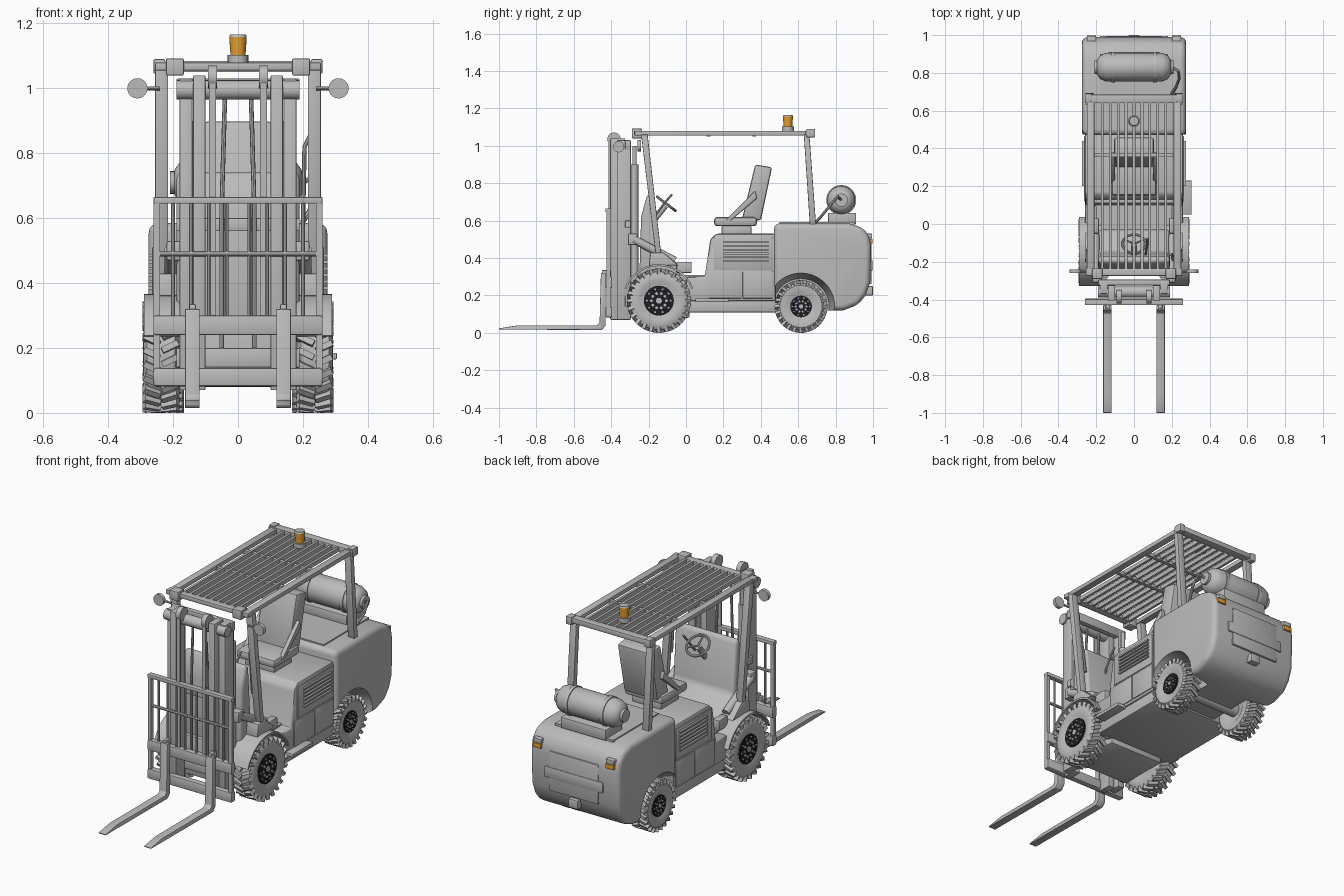
import bpy, bmesh, math
from mathutils import Matrix, Vector

old = bpy.data.objects.get("Cube")
if old:
    bpy.data.objects.remove(old, do_unlink=True)

parts = []


def colour(name, *rgb):
    m = bpy.data.materials.new(name)
    m.use_nodes = True
    m.diffuse_color = (*rgb, 1)
    m.node_tree.nodes["Principled BSDF"].inputs["Base Color"].default_value = (*rgb, 1)
    return m


grey = colour("body grey", .5, .5, .5)
black = colour("hub black", .012, .012, .016)
amber = colour("lamp amber", .8, .36, .03)


def register(name, data, mat=grey, bevel=0, segments=2):
    ob = bpy.data.objects.new(name, data)
    bpy.context.collection.objects.link(ob)
    data.materials.append(mat)
    if bevel:
        mod = ob.modifiers.new("soft edge", "BEVEL")
        mod.width, mod.segments, mod.limit_method = bevel, segments, "ANGLE"
    parts.append(ob)
    return ob


def finish(name, bm, mat=grey, bevel=0, segments=2):
    bmesh.ops.recalc_face_normals(bm, faces=bm.faces)
    me = bpy.data.meshes.new(name)
    bm.to_mesh(me)
    bm.free()
    return register(name, me, mat, bevel, segments)


def box(name, x, y, z, mat=grey, bevel=0):
    """Block from three (low, high) ranges."""
    bm = bmesh.new()
    mid = Vector([(a + b) / 2 for a, b in (x, y, z)])
    size = [abs(b - a) for a, b in (x, y, z)]
    bmesh.ops.create_cube(bm, size=1, matrix=Matrix.Translation(mid) @ Matrix.Diagonal((*size, 1)))
    return finish(name, bm, mat, bevel)


def prism(name, outline, x, bevel=0, segments=2):
    """Side outline of (y, z) points, extruded across x."""
    bm = bmesh.new()
    face = bm.faces.new([bm.verts.new((x[0], y, z)) for y, z in outline])
    new = bmesh.ops.extrude_face_region(bm, geom=[face])["geom"]
    bmesh.ops.translate(bm, vec=(x[1] - x[0], 0, 0), verts=[v for v in new if isinstance(v, bmesh.types.BMVert)])
    return finish(name, bm, grey, bevel, segments)


def rod(name, start, end, r, r_end=None, mat=grey, sides=20):
    bm = bmesh.new()
    a, b = Vector(start), Vector(end)
    turn = (b - a).to_track_quat("Z", "Y").to_matrix().to_4x4()
    bmesh.ops.create_cone(bm, cap_ends=True, segments=sides, radius1=r, radius2=r if r_end is None else r_end,
                          depth=(b - a).length, matrix=Matrix.Translation((a + b) / 2) @ turn)
    return finish(name, bm, mat)


def pipe(name, points, r):
    cu = bpy.data.curves.new(name, "CURVE")
    cu.dimensions, cu.bevel_depth, cu.bevel_resolution, cu.use_fill_caps = "3D", r, 2, True
    sp = cu.splines.new("POLY")
    sp.points.add(len(points) - 1)
    for p, co in zip(sp.points, points):
        p.co = (*co, 1)
    return register(name, cu)


def lathe(bm, outline, centre, steps=40):
    """Spin (x offset, radius) points about the x axis through centre."""
    c = Vector(centre)
    vs = [bm.verts.new(c + Vector((x, 0, r))) for x, r in outline]
    es = [bm.edges.new(pair) for pair in zip(vs, vs[1:])]
    bmesh.ops.spin(bm, geom=vs + es, cent=c, axis=(1, 0, 0), angle=math.tau, steps=steps)
    bmesh.ops.remove_doubles(bm, verts=bm.verts, dist=.0002)


def wheel(name, s, x, y, r, width, hub):
    """Chevron-lugged tyre with a black hub; s is the side it faces."""
    c, h, lug = Vector((s * x, y, r)), width / 2, .016
    bm = bmesh.new()
    core = r - lug
    lathe(bm, [(-h * .8, 0), (-h * .8, hub), (-h, hub * 1.3), (-h, core * .9), (-h * .8, core),
               (h * .8, core), (h, core * .9), (h, hub * 1.3), (h * .8, hub), (h * .8, 0)], c)
    count = 24
    for i in range(count):
        for side in (-1, 1):
            m = (Matrix.Translation(c) @ Matrix.Rotation(math.tau * (i + side / 4) / count, 4, "X")
                 @ Matrix.Translation((side * h * .52, 0, r - lug)) @ Matrix.Rotation(side * .45, 4, "Z")
                 @ Matrix.Diagonal((h, r * .11, lug * 1.9, 1)))
            bmesh.ops.create_cube(bm, size=1, matrix=m)
    finish(name + "_tyre", bm)
    face = c.x + s * h * .8
    rod(name + "_hub", (face, y, r), (face + s * .006, y, r), hub, mat=black, sides=32)
    rod(name + "_centre_cap", (face, y, r), (face + s * .012, y, r), hub * .2)
    for i in range(10):
        a = math.tau * i / 10
        for k, size in ((.5, .1), (.8, .07)):
            p = Vector((face, y + hub * k * math.cos(a), r + hub * k * math.sin(a)))
            rod(name + "_bolt", p, p + Vector((s * .012, 0, 0)), hub * size, sides=8)


def both(fn, *args):
    for side, s in (("left", 1), ("right", -1)):
        fn(side, s, *args)


# Counterweight, arched over the rear wheels
rear = prism("counterweight", [(.47, .12), (.47, .585), (.87, .585), (.94, .565), (.98, .52), (.99, .46),
                               (.985, .27), (.96, .2), (.92, .15), (.84, .12)], (-.275, .275), .03, 4)
bpy.context.view_layer.update()
for s in (-1, 1):
    cutter = rod("arch_cutter", (s * .13, .615, .14), (s * .3, .615, .14), .15, .185, sides=40)
    parts.remove(cutter)
    cutter.hide_render = True
    mod = rear.modifiers.new("arch", "BOOLEAN")
    mod.object, mod.solver = cutter, "EXACT"
    bpy.context.view_layer.objects.active = rear
    for m in list(rear.modifiers):
        bpy.ops.object.modifier_apply(modifier=m.name)
    bpy.data.objects.remove(cutter, do_unlink=True)
box("counterweight_cover", (-.18, .18), (.5, .9), (.58, .592))
box("rear_panel", (-.15, .15), (.97, .993), (.26, .48), bevel=.003)
box("rear_band", (-.18, .18), (.96, .996), (.33, .39), bevel=.004)
box("tow_hitch", (-.03, .03), (.96, 1), (.2, .25), bevel=.006)

# Chassis, hood and floor
box("chassis", (-.25, .25), (-.01, .5), (.11, .18), bevel=.008)
box("front_chassis", (-.17, .17), (-.27, .02), (.08, .3), bevel=.01)
rod("front_axle", (-.2, -.145, .17), (.2, -.145, .17), .05)
rod("rear_axle", (-.2, .615, .14), (.2, .615, .14), .035)
prism("hood", [(.0, .17), (.0, .3), (.1, .3), (.13, .5), (.16, .53), (.48, .53), (.48, .17)], (-.26, .26), .012)
box("floor", (-.2, .2), (-.1, .12), (.28, .31))
box("step", (.2, .305), (.05, .23), (.165, .185), bevel=.004)


def hood_side(side, s):
    x = (s * .25, s * .265)
    box(side + "_upper_panel", x, (.15, .465), (.335, .51), bevel=.003)
    box(side + "_front_door", x, (.12, .297), (.185, .328), bevel=.003)
    box(side + "_rear_door", x, (.303, .465), (.185, .328), bevel=.003)
    for i in range(6):
        z = .38 + i * .02
        box(side + "_louver", (s * .25, s * .275), (.2, .44), (z, z + .009))


both(hood_side)

# Dash cowl, steering and controls
prism("dash_cowl", [(-.25, .28), (-.24, .62), (-.21, .73), (-.19, .75), (-.17, .72), (-.15, .45), (-.03, .36),
                    (-.03, .28)], (-.19, .19), .02, 3)
rod("steering_column", (0, -.19, .58), (0, -.11, .68), .016)
hub = Vector((0, -.105, .69))
bm = bmesh.new()
lathe(bm, [(.007 * math.cos(t * math.tau / 8), .062 + .007 * math.sin(t * math.tau / 8)) for t in range(9)], (0, 0, 0), 32)
tilt = Matrix.Rotation(-.65, 4, "X")
bm.transform(Matrix.Translation(hub) @ tilt @ Matrix.Rotation(math.pi / 2, 4, "Y"))
finish("steering_wheel", bm)
for a in (.5, 2.6, 4.7):
    rod("steering_spoke", hub, hub + tilt @ Vector((.062 * math.cos(a), .062 * math.sin(a), 0)), .005, sides=8)
pipe("control_lever", [(.06, -.17, .62), (.07, -.11, .7), (.07, -.075, .74)], .006)
pipe("grab_handle", [(.2, -.16, .58), (.205, -.19, .82), (.23, -.19, .87)], .007)

# Seat
box("seat_base", (-.09, .09), (.19, .35), (.52, .575), bevel=.008)
box("seat_cushion", (-.12, .12), (.15, .38), (.57, .62), bevel=.018)
prism("seat_back", [(.3, .61), (.37, .9), (.46, .885), (.4, .6)], (-.105, .105), .012)
for s in (-1, 1):
    prism("seat_wing", [(.21, .6), (.24, .6), (.38, .72), (.37, .76)], (s * .1, s * .125), .005)

# Gas tank on its cradle
bm = bmesh.new()
lathe(bm, [(-.2, 0), (-.195, .04), (-.18, .062), (-.15, .075), (.15, .075), (.18, .062), (.195, .04), (.2, 0)],
      (0, .83, .71), 32)
finish("gas_tank", bm)
box("tank_cradle", (-.14, .14), (.76, .91), (.58, .642), bevel=.006)
for s in (-1, 1):
    rod("tank_strap", (s * .1, .83, .71), (s * .12, .83, .71), .08, sides=32)
    rod("tank_collar", (s * .19, .83, .71), (s * .21, .83, .71), .035)
pipe("gas_hose", [(.2, .83, .71), (.235, .81, .73), (.24, .77, .68), (.22, .72, .62), (.2, .69, .59)], .008)

# Overhead guard
box("guard_front_bar", (-.255, .255), (-.275, -.235), (1.055, 1.08), bevel=.004)
box("guard_rear_bar", (-.26, .26), (.64, .685), (1.055, 1.085), bevel=.004)
for y in (.12, .365):
    box("guard_cross_bar", (-.22, .22), (y - .01, y + .01), (1.05, 1.07))
for i in range(9):
    x = (i - 4) * .042
    box("guard_slat", (x - .007, x + .007), (-.25, .65), (1.057, 1.08))


def guard_side(side, s):
    box(side + "_guard_rail", (s * .21, s * .25), (-.26, .67), (1.055, 1.08), bevel=.004)
    prism(side + "_front_post", [(-.24, 1.06), (-.205, 1.06), (-.13, .4), (-.16, .4)], (s * .215, s * .255), .004)
    prism(side + "_rear_post", [(.63, 1.06), (.66, 1.06), (.695, .58), (.662, .58)], (s * .215, s * .255), .004)
    box(side + "_headlamp", (s * .167, s * .222), (-.29, -.235), (1.04, 1.092), bevel=.004)
    box(side + "_guard_corner", (s * .225, s * .26), (.645, .69), (1.045, 1.09), bevel=.004)
    rod(side + "_mirror_arm", (s * .24, -.25, 1), (s * .3, -.25, 1), .006, sides=8)
    rod(side + "_mirror", (s * .31, -.26, 1), (s * .31, -.24, 1), .031, sides=28)
    box(side + "_tail_lamp", (s * .2, s * .25), (.94, .995), (.505, .53), bevel=.003)
    box(side + "_turn_lamp", (s * .2, s * .25), (.94, .997), (.478, .503), amber, .003)
    prism(side + "_post_foot", [(-.2, .36), (-.19, .43), (-.12, .43), (-.04, .36)], (s * .185, s * .26), .006)


both(guard_side)

# Beacon
rod("beacon_base", (0, .545, 1.075), (0, .545, 1.102), .032)
rod("beacon_lens", (0, .545, 1.1), (0, .545, 1.158), .023, .027, amber)
rod("beacon_cap", (0, .545, 1.158), (0, .545, 1.166), .027, .024)


# Mast, lift cylinders and load carriage
def mast_side(side, s):
    box(side + "_outer_rail", (s * .14, s * .18), (-.37, -.295), (.07, 1.03), bevel=.004)
    box(side + "_inner_rail", (s * .1, s * .138), (-.405, -.325), (.07, 1.04), bevel=.004)
    rod(side + "_lift_cylinder", (s * .155, -.275, .1), (s * .155, -.275, .9), .02)
    rod(side + "_lift_rod", (s * .155, -.275, .9), (s * .155, -.275, 1), .011)
    rod(side + "_chain_pulley", (s * .065, -.385, 1.035), (s * .092, -.385, 1.035), .036)
    box(side + "_lift_chain", (s * .068, s * .09), (-.415, -.405), (.3, 1.03))
    pipe(side + "_hose", [(s * .05, -.34, .2), (s * .05, -.34, .64), (s * .04, -.34, .98)], .007)
    rod(side + "_tilt_cylinder", (s * .205, -.28, .5), (s * .205, -.06, .385), .022)
    box(side + "_tilt_mount", (s * .185, s * .225), (-.05, .03), (.32, .38), bevel=.006)
    box(side + "_tilt_lug", (s * .17, s * .22), (-.31, -.26), (.47, .53), bevel=.006)
    box(side + "_rest_post", (s * .24, s * .26), (-.425, -.405), (.1, .66))
    for x in (.035, .09, .145, .2):
        rod(side + "_rest_bar", (s * x, -.415, .28), (s * x, -.415, .65), .006, sides=8)
    prism(side + "_fork", [(-1, .018), (-1, .024), (-.9, .04), (-.475, .04), (-.462, .055), (-.455, .32), (-.43, .32),
                           (-.43, .04), (-.45, .015)], (s * .118, s * .163), .005)
    box(side + "_fork_hook", (s * .13, s * .15), (-.45, -.4), (.3, .335), bevel=.003)
    wheel(side + "_front", s, .237, -.145, .172, .108, .08)
    wheel(side + "_rear", s, .22, .615, .141, .105, .058)
    arc = [math.radians(a) for a in range(20, 161, 10)]
    prism(side + "_fender", [(-.145 - r * math.cos(a), .172 + r * math.sin(a))
                             for r, seq in ((.195, arc), (.185, arc[::-1])) for a in seq], (s * .17, s * .29))


both(mast_side)
for z, h in ((.98, .05), (.56, .04), (.14, .06)):
    box("mast_cross_member", (-.19, .19), (-.325, -.295), (z, z + h), bevel=.004)
rod("mast_top_tube", (-.19, -.36, .995), (.19, -.36, .995), .03)
box("carriage_upper_bar", (-.26, .26), (-.43, -.395), (.24, .3), bevel=.006)
box("carriage_lower_bar", (-.26, .26), (-.43, -.395), (.082, .138), bevel=.006)
box("rest_top_bar", (-.26, .26), (-.43, -.4), (.645, .665), bevel=.003)
rod("rest_mid_bar", (-.25, -.415, .49), (.25, -.415, .49), .008, sides=8)

# Turn everything into plain meshes and smooth the round parts
bpy.ops.object.select_all(action="DESELECT")
for ob in parts:
    ob.select_set(True)
bpy.context.view_layer.objects.active = parts[0]
bpy.ops.object.convert(target="MESH")
bpy.ops.object.shade_smooth_by_angle(angle=math.radians(35))
